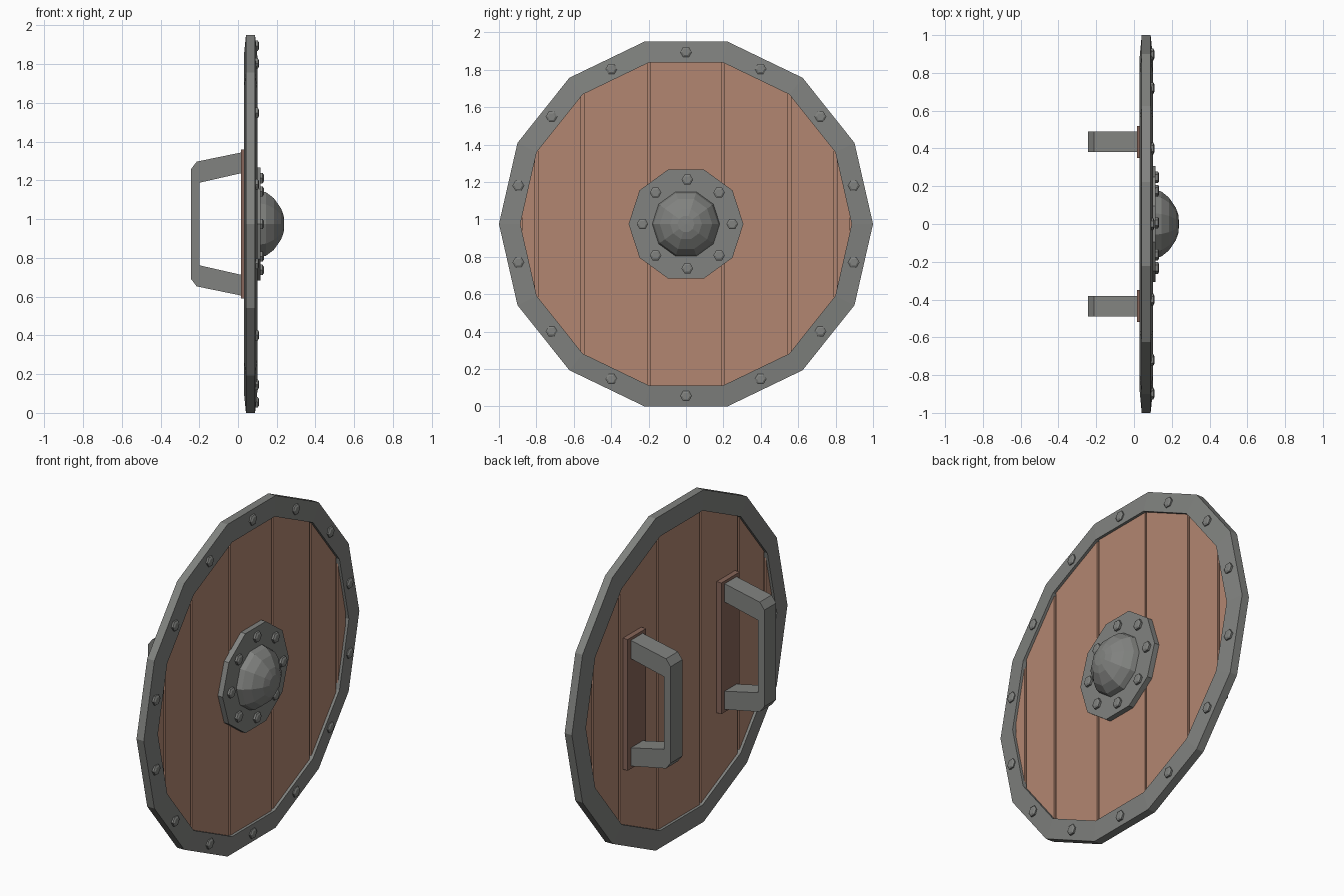
import bpy, bmesh
from math import sin, cos, pi, radians

cube = bpy.data.objects.get("Cube")
if cube:
    bpy.data.objects.remove(cube, do_unlink=True)

CZ = cos(pi / 14)      # height of the shield centre
SIDES = 14
INNER = 0.886          # inner radius of the rim


def material(name, rgb):
    m = bpy.data.materials.new(name)
    m.use_nodes = True
    m.diffuse_color = (*rgb, 1)
    m.node_tree.nodes["Principled BSDF"].inputs["Base Color"].default_value = (*rgb, 1)
    return m


iron = material("iron grey", (0.22, 0.225, 0.215))
wood = material("wood brown", (0.45, 0.24, 0.165))
dark_wood = material("dark wood", (0.24, 0.13, 0.10))


def finish(name, bm, mat):
    bmesh.ops.remove_doubles(bm, verts=bm.verts, dist=1e-5)
    bmesh.ops.recalc_face_normals(bm, faces=bm.faces)
    me = bpy.data.meshes.new(name)
    bm.to_mesh(me)
    bm.free()
    me.materials.append(mat)
    ob = bpy.data.objects.new(name, me)
    bpy.context.collection.objects.link(ob)
    return ob


def lathe(name, profile, sides, mat, centre=(0, CZ), closed=False):
    """Turn (radius, x) points around an axis along x."""
    bm = bmesh.new()
    rings = []
    for r, x in profile:
        rings.append([bm.verts.new((x, centre[0] + r * cos(2 * pi * i / sides),
                                    centre[1] + r * sin(2 * pi * i / sides)))
                      for i in range(sides)])
    pairs = list(zip(rings, rings[1:]))
    if closed:
        pairs.append((rings[-1], rings[0]))
    for a, b in pairs:
        for i in range(sides):
            j = (i + 1) % sides
            if (a[i].co - a[j].co).length < 1e-6:
                bm.faces.new((a[i], b[i], b[j]))
            elif (b[i].co - b[j].co).length < 1e-6:
                bm.faces.new((a[i], a[j], b[i]))
            else:
                bm.faces.new((a[i], a[j], b[j], b[i]))
    if not closed:
        for ring, (r, x) in zip((rings[0], rings[-1]), (profile[0], profile[-1])):
            if r > 0:
                bm.faces.new(ring)
    return finish(name, bm, mat)


def prism(name, near, far, mat):
    """Join two matching outlines into a solid."""
    bm = bmesh.new()
    a = [bm.verts.new(p) for p in near]
    b = [bm.verts.new(p) for p in far]
    bm.faces.new(a)
    bm.faces.new(b)
    for i in range(len(a)):
        j = (i + 1) % len(a)
        bm.faces.new((a[i], a[j], b[j], b[i]))
    return finish(name, bm, mat)


def bolt(name, y, z, base, top):
    lathe(name, [(0.031, base), (0.031, top - 0.006), (0.02, top)], 6, iron, (y, z))


# Iron rim, slightly thinner at its outer edge
lathe("rim", [(INNER, 0.03), (1, 0.041), (1, 0.088), (INNER, 0.1)], SIDES, iron, closed=True)

# Wooden core that forms the bottom of the grooves
lathe("board_core", [(INNER + 0.01, 0.056), (INNER + 0.01, 0.074)], SIDES, wood)

# Planks whose seams run between opposite corners of the rim
corners = [(-INNER * cos(2 * pi * i / SIDES), INNER * sin(2 * pi * i / SIDES))
           for i in range(SIDES // 2 + 1)]
GAP = 0.008
for n, ((y0, h0), (y1, h1)) in enumerate(zip(corners, corners[1:])):
    slope = (h1 - h0) / (y1 - y0)
    a, b = y0 + GAP, y1 - GAP
    ha, hb = h0 + slope * GAP, h1 - slope * GAP
    outline = [(a, CZ - ha), (b, CZ - hb), (b, CZ + hb), (a, CZ + ha)]
    prism(f"plank_{n + 1}", [(0.046, y, z) for y, z in outline],
          [(0.084, y, z) for y, z in outline], wood)

# Bolts at the middle of each rim side
for i in range(SIDES):
    t = 2 * pi * (i + 0.5) / SIDES
    bolt(f"rim_bolt_{i + 1}", 0.92 * cos(t), CZ + 0.92 * sin(t), 0.085, 0.108)

# Central boss: flange, faceted dome and bolts
lathe("boss_flange", [(0.307, 0.08), (0.307, 0.115)], 10, iron)
lathe("boss_dome", [(0.182, 0.11), (0.172, 0.145), (0.14, 0.185),
                    (0.085, 0.222), (0.045, 0.236), (0, 0.238)], 10, iron)
for i in range(8):
    t = radians(45 * i)
    bolt(f"boss_bolt_{i + 1}", 0.007 + 0.24 * cos(t), CZ + 0.237 * sin(t), 0.11, 0.133)

# Two grips on the back, each on a wooden mounting plate
half = [(0.02, 0.37), (-0.213, 0.322), (-0.243, 0.283)]
inner = [(-0.2, 0.213), (0.02, 0.263)]
grip = (half + [(x, -h) for x, h in reversed(half)]
        + [(x, -h) for x, h in reversed(inner)] + inner)
for side, s in (("left", 1), ("right", -1)):
    prism(f"grip_{side}", [(x, s * 0.38, CZ + h) for x, h in grip],
          [(x, s * 0.49, CZ + h) for x, h in grip], iron)
    plate = [(0.35, -0.385), (0.52, -0.385), (0.52, 0.385), (0.35, 0.385)]
    prism(f"grip_plate_{side}", [(0.015, s * y, CZ + h) for y, h in plate],
          [(0.05, s * y, CZ + h) for y, h in plate], dark_wood)
